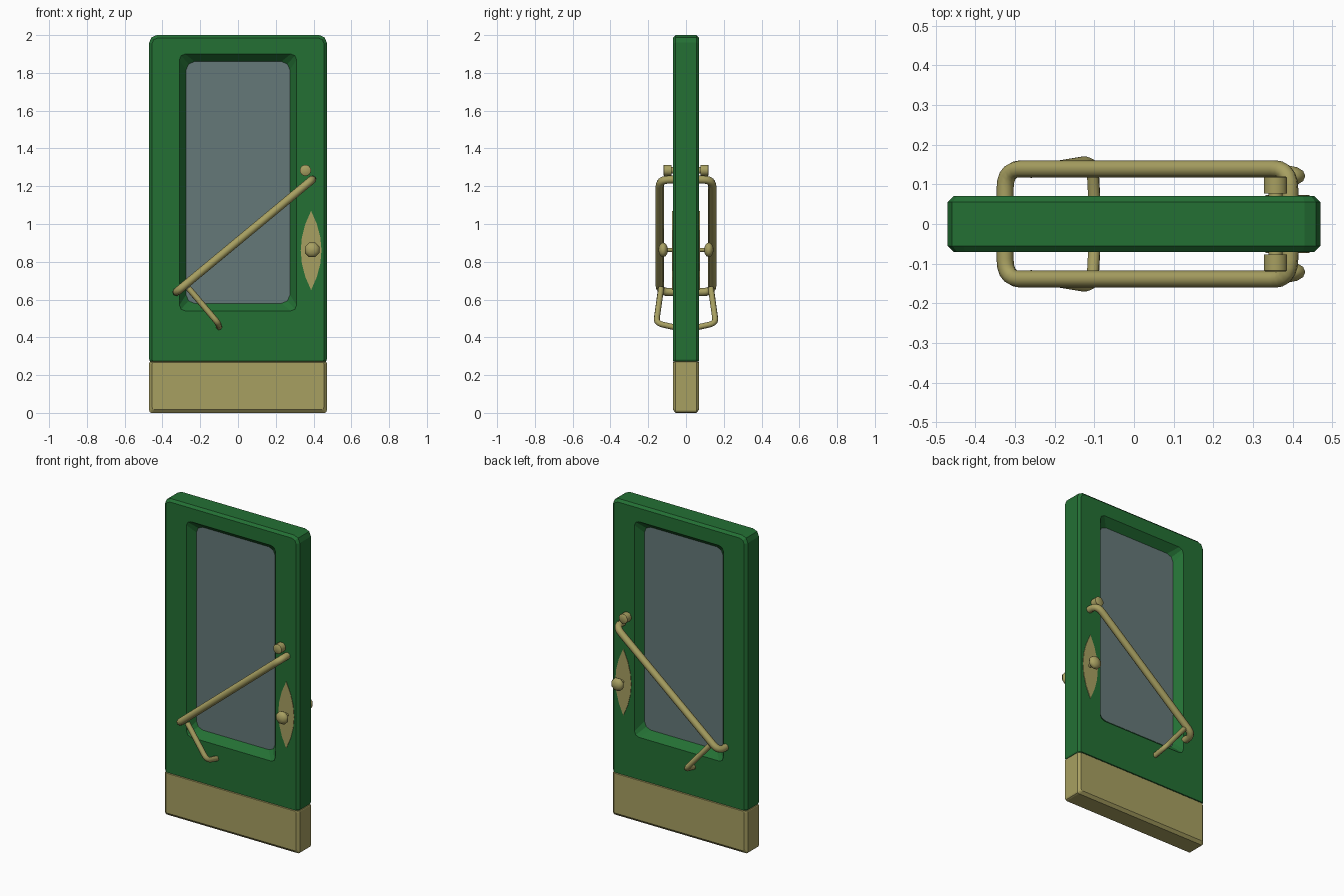
import bpy, bmesh, math
from mathutils import Vector

if "Cube" in bpy.data.objects:
    bpy.data.objects.remove(bpy.data.objects["Cube"])


def material(name, col):
    m = bpy.data.materials.new(name)
    m.diffuse_color = (*col, 1)
    m.use_nodes = True
    m.node_tree.nodes["Principled BSDF"].inputs["Base Color"].default_value = m.diffuse_color
    return m


GREEN = material("green_paint", (0.017, 0.16, 0.034))
BRASS = material("brass", (0.39, 0.35, 0.12))
GLASS = material("glass", (0.13, 0.19, 0.19))


def finish(name, bm, mat, angle=None):
    bmesh.ops.recalc_face_normals(bm, faces=bm.faces)
    me = bpy.data.meshes.new(name)
    bm.to_mesh(me)
    bm.free()
    me.materials.append(mat)
    ob = bpy.data.objects.new(name, me)
    bpy.context.collection.objects.link(ob)
    if angle:
        smooth(ob, angle)
    return ob


def smooth(ob, angle):
    bpy.ops.object.select_all(action='DESELECT')
    ob.select_set(True)
    bpy.context.view_layer.objects.active = ob
    bpy.ops.object.shade_smooth_by_angle(angle=math.radians(angle))


def ring(bm, y, hw, z0, z1, r_bot, r_top, n=3):
    """Rounded rectangle of vertices in the plane y."""
    out = []
    for sx, z, r, a0 in ((1, z1, r_top, 0), (-1, z1, r_top, 90),
                         (-1, z0, r_bot, 180), (1, z0, r_bot, 270)):
        cx, cz = sx * (hw - r), z + (r if z == z0 else -r)
        for i in range(n):
            a = math.radians(a0 + 90 * i / (n - 1))
            out.append(bm.verts.new((cx + r * math.cos(a), y, cz + r * math.sin(a))))
    return out


def loft(bm, rings, closed=False):
    pairs = list(zip(rings, rings[1:]))
    if closed:
        pairs.append((rings[-1], rings[0]))
    for a, b in pairs:
        n = len(a)
        for i in range(n):
            j = (i + 1) % n
            bm.faces.new((a[i], a[j], b[j], b[i]))
    if not closed:
        bm.faces.new(rings[0])
        bm.faces.new(rings[-1])


# door frame with sloped window recess on both faces
half = [(0.022, 0.275, 0.58, 1.86, 0.045, 0.045),
        (0.07, 0.31, 0.54, 1.90, 0.03, 0.03),
        (0.07, 0.455, 0.274, 1.985, 0.008, 0.03),
        (0.055, 0.47, 0.27, 2.0, 0.012, 0.04)]
bm = bmesh.new()
front = [ring(bm, -p[0], *p[1:]) for p in half]
back = [ring(bm, *p) for p in reversed(half)]
loft(bm, front + back, closed=True)
finish("door_frame", bm, GREEN)

# window glass
bm = bmesh.new()
loft(bm, [ring(bm, y, 0.28, 0.575, 1.865, 0.045, 0.045) for y in (-0.022, 0.022)])
finish("window_glass", bm, GLASS)

# kick plate
bm = bmesh.new()
loft(bm, [ring(bm, y, hw, z0, z1, 0.012, 0.008) for y, hw, z0, z1 in
          ((-0.07, 0.455, 0.018, 0.268), (-0.055, 0.47, 0, 0.272),
           (0.055, 0.47, 0, 0.272), (0.07, 0.455, 0.018, 0.268))])
finish("kick_plate", bm, BRASS)


def rod(name, pts, radius, fillet):
    """Tube along a polyline with rounded bends."""
    pts = [Vector(p) for p in pts]
    path = [pts[0]]
    for a, b, c in zip(pts, pts[1:], pts[2:]):
        p, q = b + (a - b).normalized() * fillet, b + (c - b).normalized() * fillet
        for i in range(6):
            t = i / 5
            path.append(p * (1 - t) ** 2 + b * 2 * t * (1 - t) + q * t * t)
    path.append(pts[-1])
    cu = bpy.data.curves.new(name, 'CURVE')
    cu.dimensions = '3D'
    cu.bevel_depth = radius
    cu.bevel_resolution = 2
    cu.use_fill_caps = True
    sp = cu.splines.new('POLY')
    sp.points.add(len(path) - 1)
    for s, p in zip(sp.points, path):
        s.co = (*p, 1)
    cu.materials.append(BRASS)
    ob = bpy.data.objects.new(name, cu)
    bpy.context.collection.objects.link(ob)
    bpy.ops.object.select_all(action='DESELECT')
    ob.select_set(True)
    bpy.context.view_layer.objects.active = ob
    bpy.ops.object.convert(target='MESH')
    smooth(bpy.context.object, 50)


def lathe(name, x, z, s, profile, n):
    """Turned part about the y axis; profile is (radius, distance from centre)."""
    bm = bmesh.new()
    rings = [[bm.verts.new((x + r * math.cos(math.tau * (i + .5) / n), s * y,
                            z + r * math.sin(math.tau * (i + .5) / n)))
              for i in range(n)] for r, y in profile]
    loft(bm, rings)
    finish(name, bm, BRASS, 50)


for side, s in (("front", -1), ("back", 1)):
    # diagonal push bar
    rod(side + "_push_bar", [(-0.325, s * 0.06, 0.64), (-0.325, s * 0.139, 0.64),
                             (0.393, s * 0.139, 1.235), (0.393, s * 0.06, 1.235)], 0.0215, 0.05)
    # short lever under the bar
    rod(side + "_lever", [(-0.262, s * 0.132, 0.66), (-0.105, s * 0.158, 0.475),
                          (-0.10, s * 0.06, 0.453)], 0.016, 0.035)
    # lens-shaped knob plate
    bm = bmesh.new()
    N = 6
    ts = [-1 + 2 * i / N for i in range(N + 1)]
    outline = [(0.055 * (1 - t * t), t) for t in ts] + \
              [(-0.055 * (1 - t * t), t) for t in ts[-2:0:-1]]
    loft(bm, [[bm.verts.new((0.387 + x, s * y, 0.86 + 0.21 * t)) for x, t in outline]
              for y in (0.065, 0.073)])
    finish(side + "_knob_plate", bm, BRASS)
    # door knob
    prof = [(0.011, 0.068), (0.011, 0.098)]
    prof += [(0.042 * math.sin(a), 0.121 - 0.025 * math.cos(a))
             for a in (math.radians(d) for d in (30, 60, 90, 120, 150, 175))]
    lathe(side + "_door_knob", 0.393, 0.863, s, prof, 8)
    # lock button above the bar
    lathe(side + "_lock_button", 0.357, 1.284, s,
          [(0.018, 0.068), (0.018, 0.077), (0.03, 0.077), (0.03, 0.117), (0.026, 0.12)], 12)
